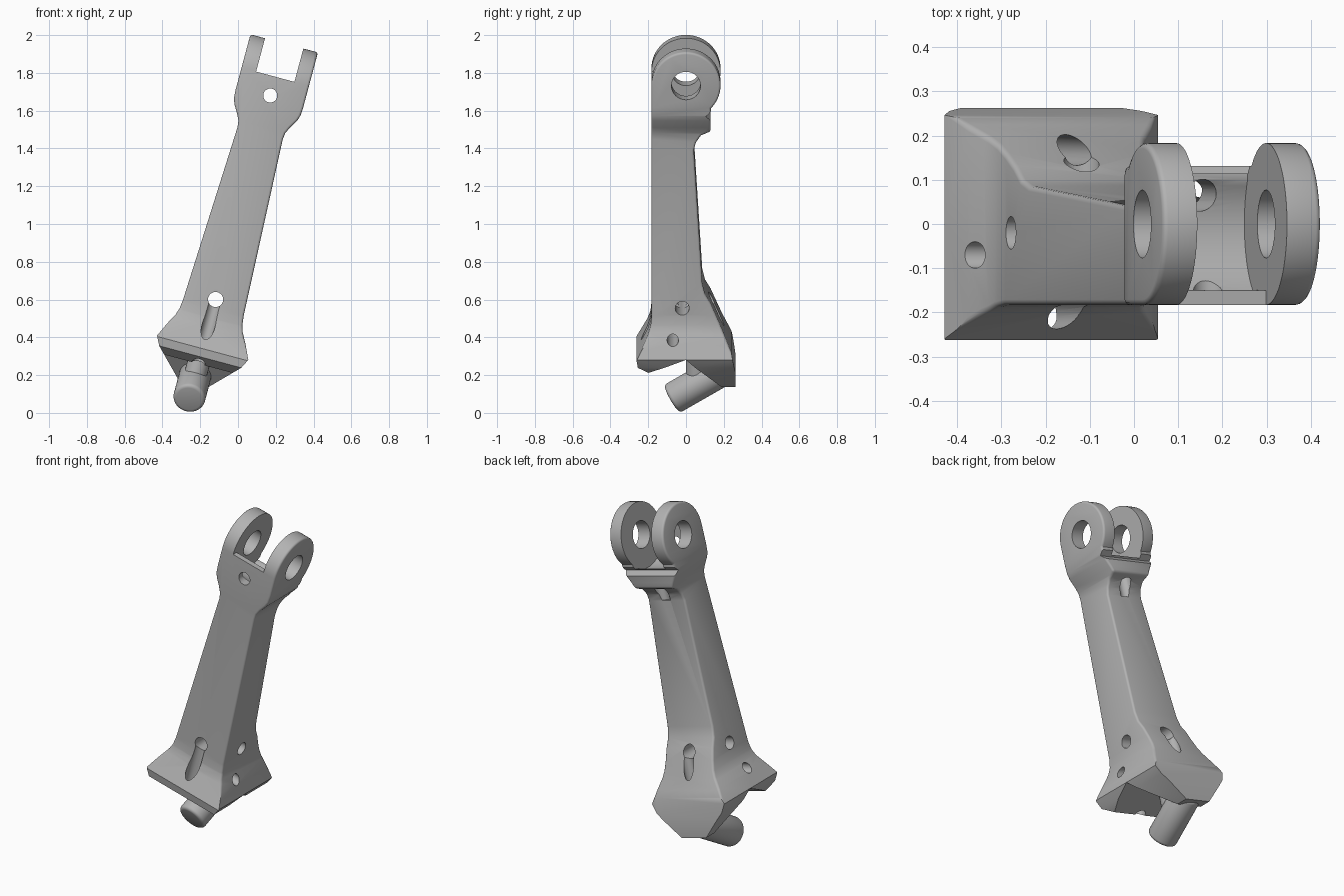
import bpy
import bmesh
from math import radians, sin, cos
from mathutils import Matrix, Vector

cube = bpy.data.objects.get("Cube")
if cube:
    bpy.data.objects.remove(cube, do_unlink=True)

grey = bpy.data.materials.new("satin grey")
grey.use_nodes = True
grey.diffuse_color = (0.45, 0.45, 0.45, 1)
grey.node_tree.nodes["Principled BSDF"].inputs["Base Color"].default_value = (0.45, 0.45, 0.45, 1)

EYE = 1.77  # height of the fork pivot


def make(name, bm):
    bmesh.ops.recalc_face_normals(bm, faces=bm.faces)
    mesh = bpy.data.meshes.new(name)
    bm.to_mesh(mesh)
    bm.free()
    mesh.materials.append(grey)
    obj = bpy.data.objects.new(name, mesh)
    bpy.context.collection.objects.link(obj)
    return obj


def prism(name, points, axis, lo, hi):
    """Closed solid from a profile along x (points are y, z) or y (points are x, z)."""
    bm = bmesh.new()
    rings = []
    for d in (lo, hi):
        rings.append([bm.verts.new((d, a, b) if axis == "x" else (a, d, b)) for a, b in points])
        bm.faces.new(rings[-1])
    near, far = rings
    for i in range(len(points)):
        bm.faces.new((near[i - 1], near[i], far[i], far[i - 1]))
    return make(name, bm)


def rod(name, start, end, radius, sides=32):
    a, b = Vector(start), Vector(end)
    bm = bmesh.new()
    turn = (b - a).to_track_quat("Z", "Y").to_matrix().to_4x4()
    bmesh.ops.create_cone(bm, cap_ends=True, segments=sides, radius1=radius, radius2=radius,
                          depth=(b - a).length, matrix=Matrix.Translation((a + b) / 2) @ turn)
    return make(name, bm)


def volume(mesh):
    bm = bmesh.new()
    bm.from_mesh(mesh)
    size = abs(bm.calc_volume())
    bm.free()
    return size


def combine(obj, tool, operation="DIFFERENCE"):
    """Apply a boolean, moving on to the next solver if one loses the solid."""
    before = volume(obj.data)
    mod = obj.modifiers.new("boolean", "BOOLEAN")
    mod.operation = operation
    mod.object = tool
    for solver in ("MANIFOLD", "EXACT", "FLOAT"):
        mod.solver = solver
        bpy.context.view_layer.update()
        deps = bpy.context.evaluated_depsgraph_get()
        mesh = bpy.data.meshes.new_from_object(obj.evaluated_get(deps))
        if before * 0.1 < volume(mesh) < before * 0.99999:
            obj.data = mesh
            break
    obj.modifiers.clear()
    bpy.data.objects.remove(tool, do_unlink=True)


def soften(obj, width, above):
    """Round the sharp convex edges higher than a given level."""
    bm = bmesh.new()
    bm.from_mesh(obj.data)
    bmesh.ops.remove_doubles(bm, verts=bm.verts, dist=0.0005)
    edges = [e for e in bm.edges if e.is_manifold and e.calc_face_angle_signed() > radians(50)
             and min(v.co.z for v in e.verts) > above]
    bmesh.ops.bevel(bm, geom=edges, offset=width, offset_type="OFFSET", segments=3,
                    profile=0.5, affect="EDGES", clamp_overlap=False)
    bm.to_mesh(obj.data)
    bm.free()


def arc(radius, first, last, steps):
    spans = [radians(first + (last - first) * i / steps) for i in range(steps + 1)]
    return [(radius * cos(t), EYE + radius * sin(t)) for t in spans]


# Body: front outline crossed with side outline
half = [(0.085, 0.093), (0.225, 0.235), (0.25, 0.285), (0.215, 0.36), (0.183, 0.42),
        (0.172, 0.455), (0.166, 0.505), (0.124, 1.46), (0.128, 1.495), (0.145, 1.53),
        (0.172, 1.575), (0.182, 1.605), (0.185, 1.65), (0.185, 1.98)]
outline = half + [(-x, z) for x, z in reversed(half)]
side = [(-0.262, 0.28), (-0.255, 0.235), (-0.2, 0.197), (0.0, 0.285), (0.19, 0.09), (0.262, 0.085),
        (0.262, 0.2), (0.24, 0.32), (0.2, 0.41), (0.13, 0.57), (0.1, 0.62), (0.086, 0.68),
        (0.042, 1.4), (0.052, 1.44), (0.08, 1.48), (0.13, 1.502)]
side += arc(0.183, -44, 180, 36) + [(-0.183, 0.49), (-0.188, 0.445), (-0.203, 0.4)]
body = prism("fork_strut", outline, "y", -0.4, 0.4)
combine(body, prism("side_tool", side, "x", -0.5, 0.5), "INTERSECT")
soften(body, 0.012, 0.3)

# Small notch behind the eyes, and the fork slot with a curved floor behind its front wall
combine(body, prism("notch_tool", [(0.105, 1.6), (0.15, 1.555), (0.15, 1.645)], "x", -0.4, 0.4))
floor = [(-0.3, EYE), (-0.15, EYE)] + arc(0.19, 218, 302, 16) + [(0.3, 1.608), (0.3, 2.1), (-0.3, 2.1)]
combine(body, prism("slot_tool", floor, "x", -0.105, 0.105))

# Pivot eye, cross bores, and bores running along the strut
bores = [((-0.4, 0, EYE), (0.4, 0, EYE), 0.077),
         ((0, -0.4, 1.667), (0, 0.4, 1.667), 0.037),
         ((0, 0.065, 1.4), (0, 0.065, 1.7), 0.036),
         ((0, -0.4, 0.549), (0, 0.4, 0.549), 0.04),
         ((-0.4, -0.02, 0.545), (0.4, -0.02, 0.545), 0.037),
         ((-0.4, -0.07, 0.38), (0.4, -0.07, 0.38), 0.03),
         ((0, -0.205, 0.05), (0, -0.2, 0.55), 0.035),
         ((0, 0.175, 0.0), (0, 0.165, 0.6), 0.034)]
for start, end, radius in bores:
    combine(body, rod("bore_tool", start, end, radius))

# Slanted peg under the foot, with a small collar
tip = Vector((0, -0.075, 0.004))
peg = rod("peg", tip, tip + Vector((0, 0.86, 0.51)) * 0.31, 0.085, 40)
soften(peg, 0.018, -1)
collar = rod("peg_collar", (0, 0.06, 0.14), (0, 0.06, 0.26), 0.06, 24)

# Lean the whole assembly sideways
lean = Matrix.Rotation(radians(15), 4, "Y") @ Matrix.Translation((-0.27, 0, 0))
bpy.ops.object.select_all(action="DESELECT")
for obj in (body, peg, collar):
    obj.data.transform(lean)
    obj.select_set(True)
bpy.context.view_layer.objects.active = body
bpy.ops.object.shade_smooth_by_angle(angle=radians(32))
